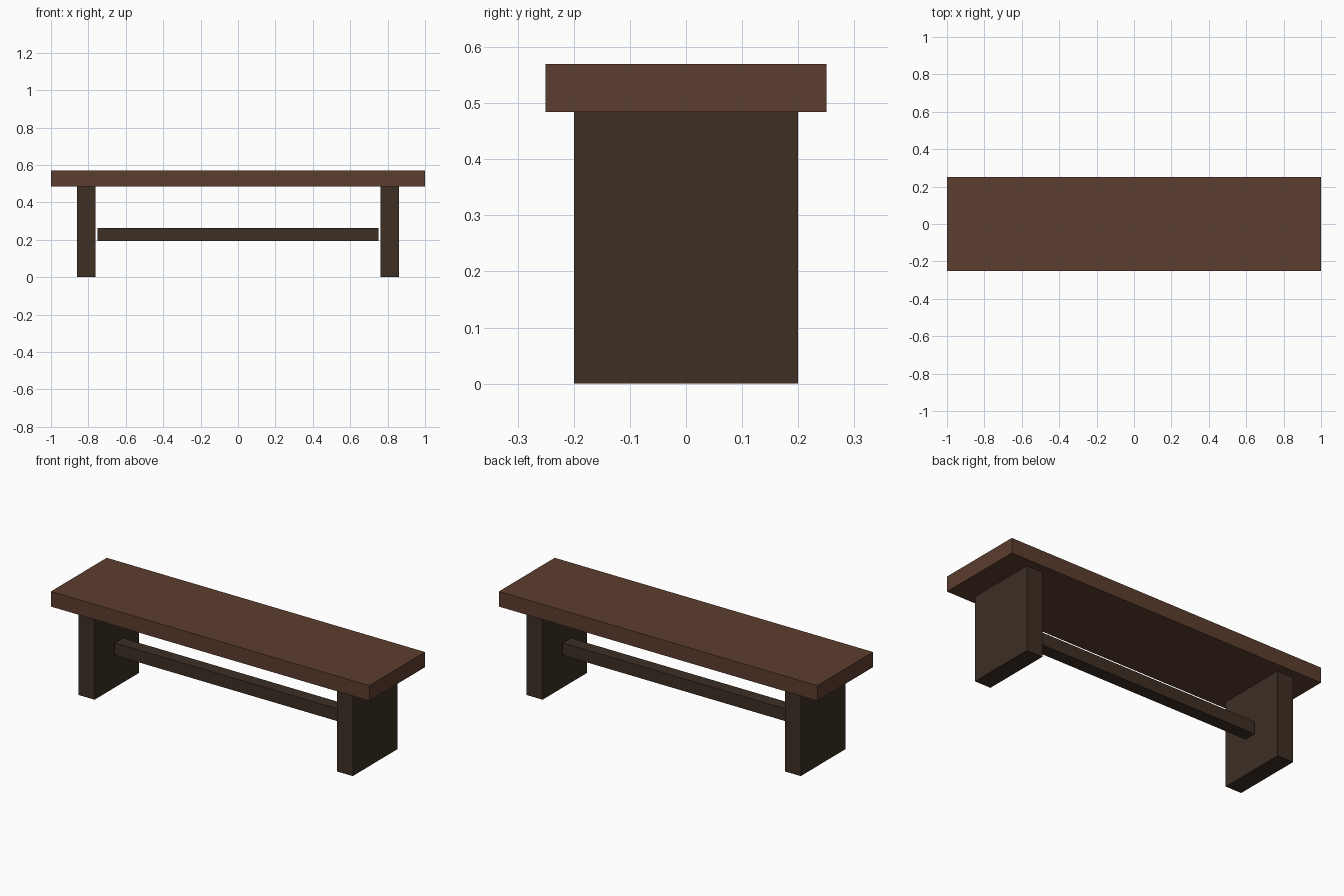
import bpy

if "Cube" in bpy.data.objects:
    bpy.data.objects.remove(bpy.data.objects["Cube"])


def material(name, rgb):
    m = bpy.data.materials.new(name)
    m.diffuse_color = (*rgb, 1.0)
    m.use_nodes = True
    m.node_tree.nodes["Principled BSDF"].inputs["Base Color"].default_value = m.diffuse_color
    return m


def box(name, low, high, mat):
    """Flat-faced box between two opposite corners."""
    centre = [(a + b) / 2 for a, b in zip(low, high)]
    size = [b - a for a, b in zip(low, high)]
    bpy.ops.mesh.primitive_cube_add(size=1, location=centre)
    ob = bpy.context.object
    ob.name = name
    ob.scale = size
    bpy.ops.object.transform_apply(location=False, rotation=False, scale=True)
    ob.data.materials.append(mat)
    return ob


seat_wood = material("warm brown wood", (0.107, 0.0467, 0.0273))
frame_wood = material("dark brown wood", (0.0467, 0.0284, 0.0176))

SEAT_BOTTOM, SEAT_TOP = 0.484, 0.57

# Seat plank
box("seat", (-1, -0.25, SEAT_BOTTOM), (1, 0.25, SEAT_TOP), seat_wood)

# Slab legs, one at each end
for side, x in (("left", -0.811), ("right", 0.811)):
    box(side + "_leg", (x - 0.05, -0.2, 0), (x + 0.05, 0.2, SEAT_BOTTOM), frame_wood)

# Stretcher bar between the legs
box("stretcher", (-0.75, -0.036, 0.193), (0.75, 0.036, 0.263), frame_wood)
